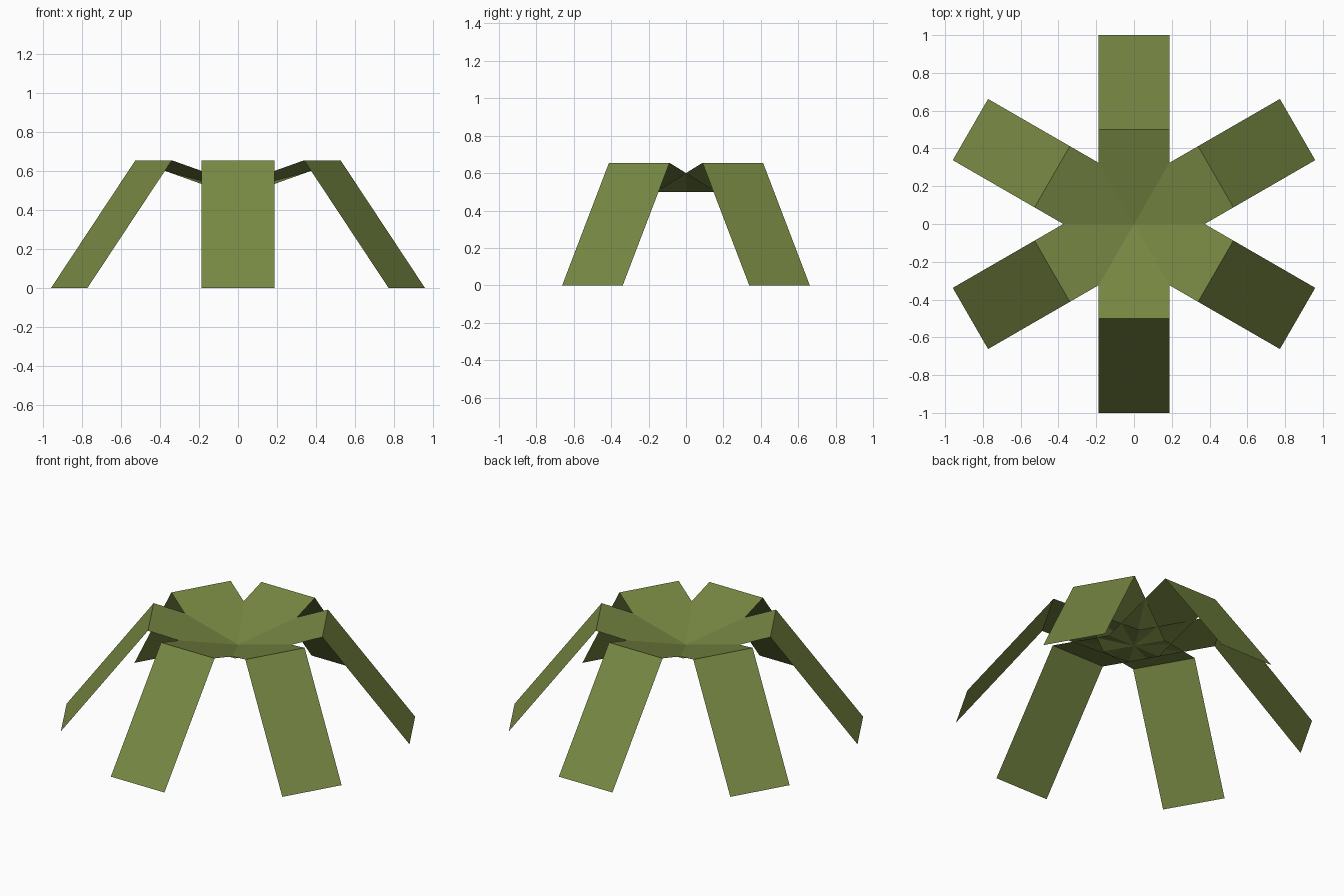
import bpy
import bmesh
from math import radians
from mathutils import Matrix

cube = bpy.data.objects.get("Cube")
if cube:
    bpy.data.objects.remove(cube, do_unlink=True)

# Leaf green material
COLOUR = (0.185, 0.245, 0.056, 1.0)
green = bpy.data.materials.new("leaf_green")
green.use_nodes = True
green.diffuse_color = COLOUR
bsdf = green.node_tree.nodes["Principled BSDF"]
bsdf.inputs["Base Color"].default_value = COLOUR
bsdf.inputs["Roughness"].default_value = 0.9

HALF_WIDTH = 0.187
# Blade profile (distance from centre, height): rises gently, then bends down
PROFILE = [(0, 0.5), (0.5, 0.655), (1, 0)]


def make_blade(name, angle):
    """One thin folded strip from the centre out to the ground."""
    bm = bmesh.new()
    rows = [[bm.verts.new((r, side * HALF_WIDTH, z)) for side in (-1, 1)]
            for r, z in PROFILE]
    for inner, outer in zip(rows, rows[1:]):
        bm.faces.new((inner[0], outer[0], outer[1], inner[1]))
    bm.transform(Matrix.Rotation(angle, 4, "Z"))
    mesh = bpy.data.meshes.new(name)
    bm.to_mesh(mesh)
    bm.free()
    mesh.materials.append(green)
    blade = bpy.data.objects.new(name, mesh)
    bpy.context.collection.objects.link(blade)


# Six leaf blades crossing one another around the centre
NAMES = ["back_left", "back", "back_right", "front_right", "front", "front_left"]
for i, label in enumerate(NAMES):
    make_blade(label + "_leaf", radians(30 + 60 * i))
